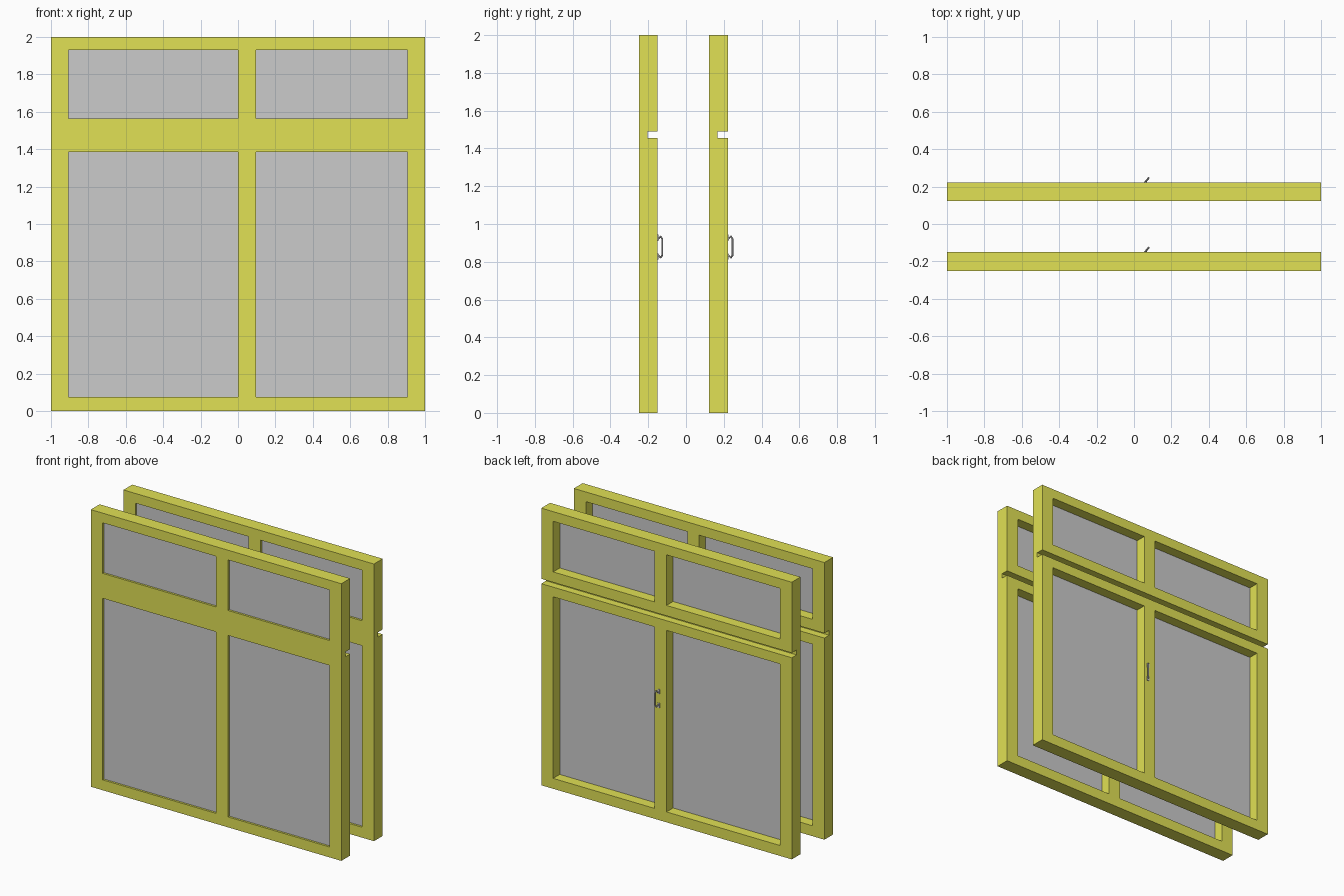
import bpy
from mathutils import Vector

if "Cube" in bpy.data.objects:
    bpy.data.objects.remove(bpy.data.objects["Cube"])

FRONT_Y = (-0.25, 0.122)      # front face of each window unit
DEPTH = 0.1
PANES_X = [(-0.905, 0.0), (0.095, 0.905)]
PANES_Z = [(0.075, 1.385), (1.565, 1.93)]

yellow = bpy.data.materials.new("yellow_paint")
yellow.diffuse_color = (0.75, 0.75, 0.09, 1)
yellow.use_nodes = True
yellow.node_tree.nodes["Principled BSDF"].inputs["Base Color"].default_value = yellow.diffuse_color


def box(name, x, y, z):
    """Box from (min, max) ranges, with the size baked into the mesh."""
    mid = [(a + b) / 2 for a, b in (x, y, z)]
    bpy.ops.mesh.primitive_cube_add(size=1, location=mid)
    ob = bpy.context.object
    ob.name = name
    ob.scale = [b - a for a, b in (x, y, z)]
    bpy.ops.object.transform_apply(location=True, rotation=False, scale=True)
    return ob


def cut(target, cutter):
    mod = target.modifiers.new("cut", 'BOOLEAN')
    mod.operation = 'DIFFERENCE'
    mod.solver = 'EXACT'
    mod.object = cutter
    bpy.context.view_layer.objects.active = target
    bpy.ops.object.modifier_apply(modifier=mod.name)
    bpy.data.objects.remove(cutter, do_unlink=True)


def handle(name):
    """Pull handle leaning sideways off the mullion."""
    out = [(0.003, 0.942), (0.003, 0.922), (0.016, 0.934), (0.024, 0.922)]
    pts = [(d, z) for d, z in out[1:]]
    pts += [(d, 2 * 0.878 - z) for d, z in reversed(pts)]
    cu = bpy.data.curves.new(name, 'CURVE')
    cu.dimensions = '3D'
    cu.bevel_depth = 0.005
    cu.bevel_resolution = 2
    cu.use_fill_caps = True
    sp = cu.splines.new('POLY')
    sp.points.add(len(pts) - 1)
    for p, (d, z) in zip(sp.points, pts):
        p.co = (0.059 + d * 0.8, DEPTH + d, z, 1)
    ob = bpy.data.objects.new(name, cu)
    bpy.context.collection.objects.link(ob)
    bpy.ops.object.select_all(action='DESELECT')
    ob.select_set(True)
    bpy.context.view_layer.objects.active = ob
    bpy.ops.object.convert(target='MESH')
    ob = bpy.context.object
    bpy.ops.object.shade_smooth_by_angle()
    return ob


# Frame: solid slab with four openings and a groove across the back
frame = box("window_frame", (-1, 1), (0, DEPTH), (0, 2))
for x in PANES_X:
    for z in PANES_Z:
        cut(frame, box("cutter", x, (-0.1, 0.2), z))
cut(frame, box("cutter", (-1.1, 1.1), (0.046, 0.2), (1.455, 1.49)))
frame.data.materials.append(yellow)
parts = [frame]

# Glass panes, set just behind the front face
for x in PANES_X:
    for z in PANES_Z:
        parts.append(box("glass_pane", x, (0.015, 0.025), z))

# Handle bar and its two mounting plates
parts.append(handle("handle_bar"))
for z in (0.828, 0.928):
    parts.append(box("handle_plate", (0.053, 0.07), (DEPTH - 0.002, DEPTH + 0.004),
                     (z - 0.017, z + 0.017)))

# Two identical window units, one behind the other
for p in parts:
    twin = p.copy()
    twin.name = "rear_" + p.name
    bpy.context.collection.objects.link(twin)
    p.location += Vector((0, FRONT_Y[0], 0))
    twin.location += Vector((0, FRONT_Y[1], 0))
    p.name = "front_" + p.name
